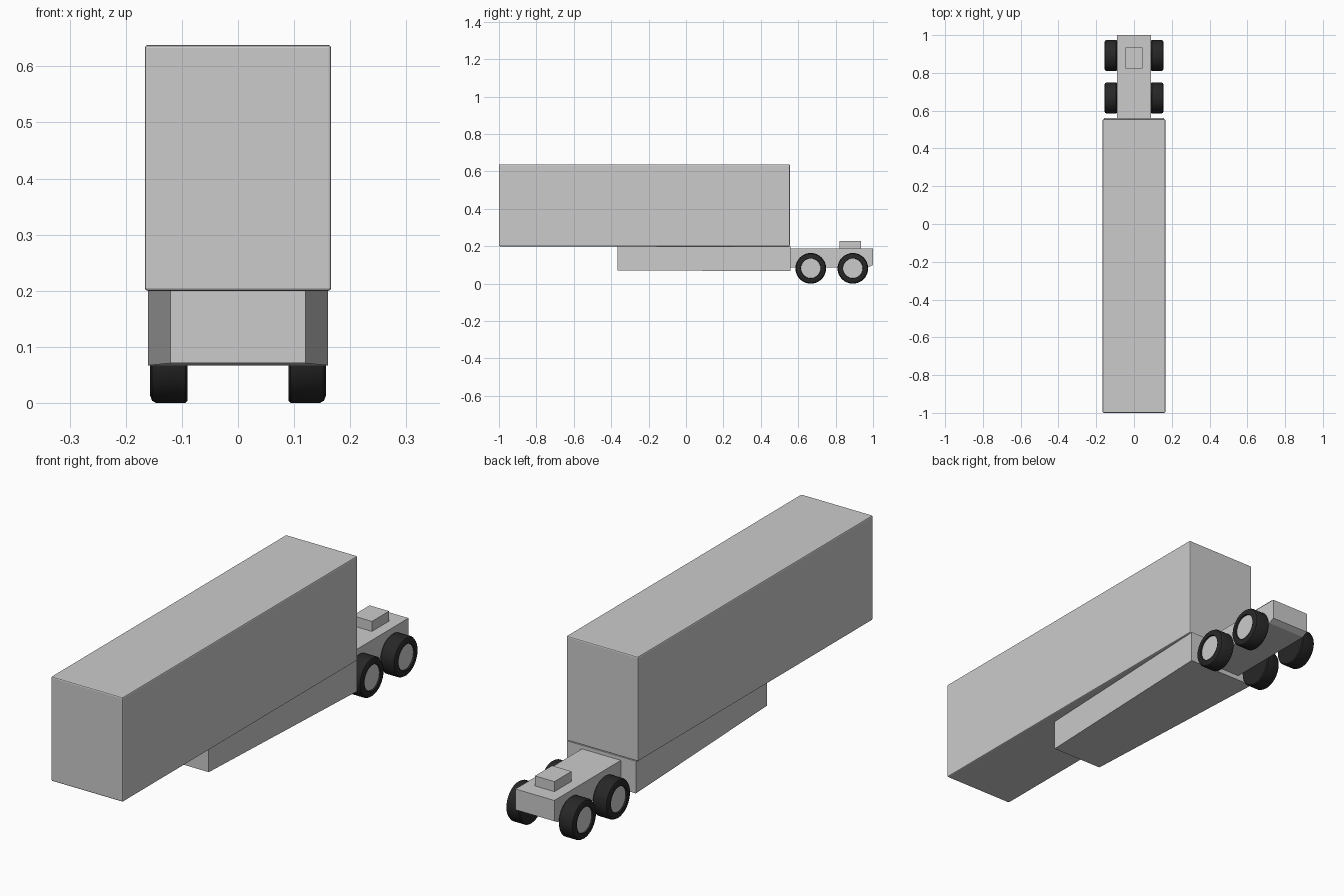
import bpy, bmesh, math

if "Cube" in bpy.data.objects:
    bpy.data.objects.remove(bpy.data.objects["Cube"])

def make(name, bm, mat=None):
    bmesh.ops.recalc_face_normals(bm, faces=bm.faces)
    me = bpy.data.meshes.new(name)
    bm.to_mesh(me)
    bm.free()
    ob = bpy.data.objects.new(name, me)
    bpy.context.collection.objects.link(ob)
    if mat:
        me.materials.append(mat)
    return ob

def loft(name, rings):
    """Closed solid through rings with equal point counts."""
    bm = bmesh.new()
    vs = [[bm.verts.new(p) for p in r] for r in rings]
    n = len(vs[0])
    for a, b in zip(vs, vs[1:]):
        for i in range(n):
            j = (i + 1) % n
            bm.faces.new((a[i], a[j], b[j], b[i]))
    bm.faces.new(vs[0])
    bm.faces.new(vs[-1])
    return make(name, bm)

def section(y, w, z0, z1):
    return [(-w, y, z0), (w, y, z0), (w, y, z1), (-w, y, z1)]

def lathe(name, profile, y, z, side, mat=None, n=32):
    """Revolve (x, radius) points around an axle; radius 0 closes the ends."""
    bm = bmesh.new()
    vs = [bm.verts.new((side * x, y, z + r)) for x, r in profile]
    es = [bm.edges.new(e) for e in zip(vs, vs[1:])]
    bmesh.ops.spin(bm, geom=vs + es, cent=(0, y, z), axis=(1, 0, 0),
                   angle=2 * math.pi, steps=n, use_merge=False)
    bmesh.ops.remove_doubles(bm, verts=bm.verts, dist=1e-5)
    ob = make(name, bm, mat)
    bpy.context.view_layer.objects.active = ob
    ob.select_set(True)
    bpy.ops.object.shade_smooth_by_angle(angle=math.radians(30))
    ob.select_set(False)

rubber = bpy.data.materials.new("rubber")
rubber.diffuse_color = (0.02, 0.02, 0.02, 1)
rubber.use_nodes = True
rubber.node_tree.nodes["Principled BSDF"].inputs["Base Color"].default_value = rubber.diffuse_color

# Cargo box with slightly softened edges
box = loft("cargo_box", [section(-1, 0.166, 0.2, 0.638), section(0.555, 0.166, 0.2, 0.638)])
bev = box.modifiers.new("bevel", "BEVEL")
bev.width = 0.005
bev.segments = 2

# Underbody skirt, widening towards the wheels
loft("under_skirt", [section(-0.365, 0.12, 0.071, 0.202),
                     section(0.56, 0.16, 0.067, 0.202)])

# Wheel carriage with a chamfered lower end
loft("carriage", [section(0.55, 0.09, 0.087, 0.187),
                  section(0.975, 0.09, 0.087, 0.187),
                  section(1.0, 0.09, 0.1, 0.187)])

# Coupling block on top of the carriage
loft("coupling_block", [section(0.822, 0.045, 0.18, 0.229), section(0.935, 0.045, 0.18, 0.229)])

# Tyres and hubs
R = 0.082
tyre = [(0.09, 0), (0.09, R - 0.004), (0.094, R), (0.146, R), (0.153, R - 0.004),
        (0.157, R - 0.014), (0.157, 0.054), (0.149, 0.052), (0.149, 0)]
hub = [(0.14, 0), (0.14, 0.0525), (0.151, 0.0525), (0.151, 0)]
for axle, y in (("front", 0.667), ("rear", 0.892)):
    for label, s in (("left", -1), ("right", 1)):
        lathe(f"{axle}_{label}_tyre", tyre, y, R, s, rubber)
        lathe(f"{axle}_{label}_hub", hub, y, R, s)
